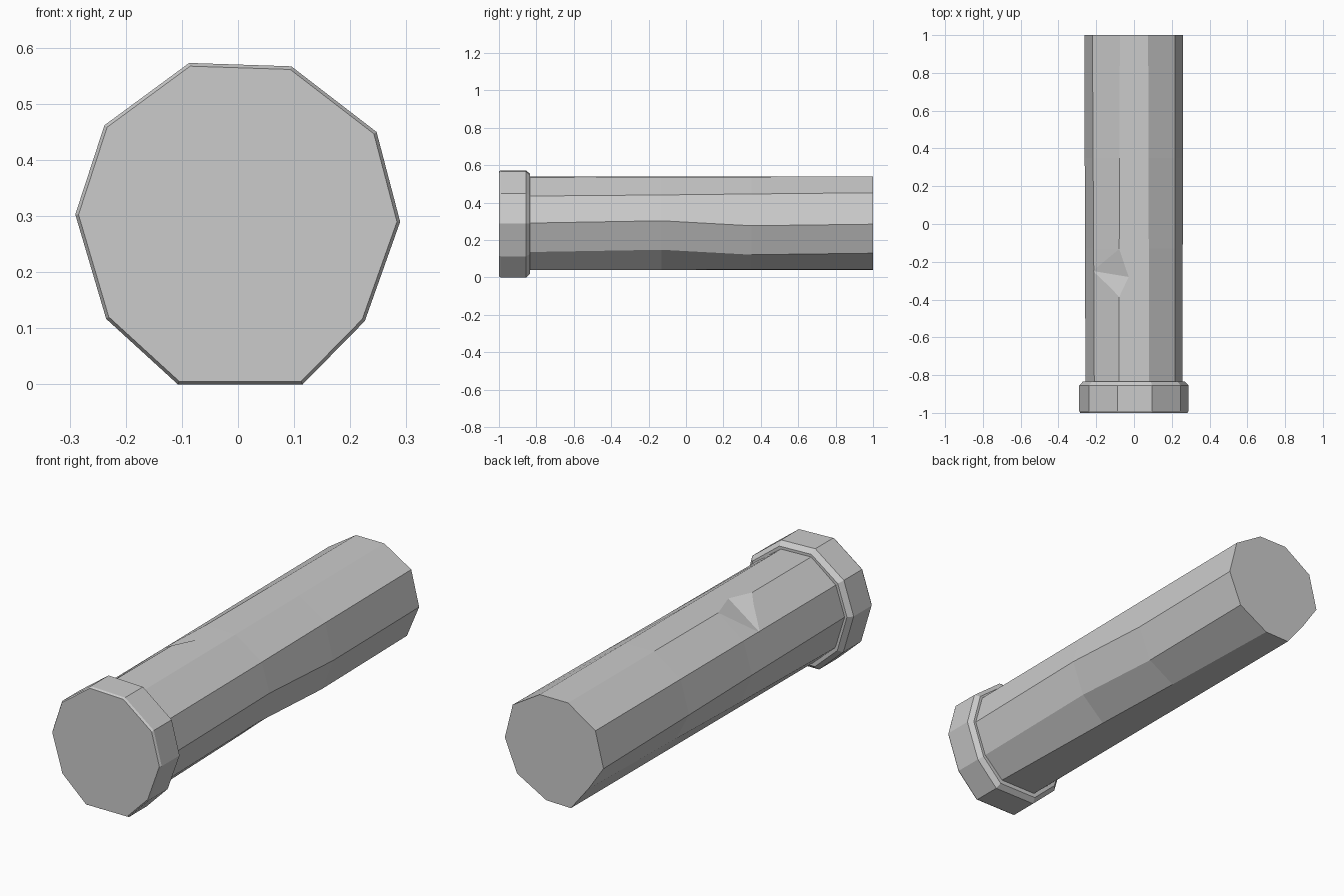
import bpy
import bmesh
from mathutils import Vector

cube = bpy.data.objects.get("Cube")
if cube:
    bpy.data.objects.remove(cube, do_unlink=True)

# Plain grey stone-like material
grey = bpy.data.materials.new("plain grey")
grey.use_nodes = True
grey.diffuse_color = (0.6, 0.6, 0.6, 1)
grey.node_tree.nodes["Principled BSDF"].inputs["Base Color"].default_value = (0.6, 0.6, 0.6, 1)


def loft(name, rings):
    """Skin a capped solid through rings of (x, y, z) points."""
    bm = bmesh.new()
    loops = [[bm.verts.new(p) for p in ring] for ring in rings]
    for a, b in zip(loops, loops[1:]):
        for i in range(len(a)):
            j = (i + 1) % len(a)
            bm.faces.new((a[i], a[j], b[j], b[i]))
    bm.faces.new(loops[0])
    bm.faces.new(loops[-1])
    bmesh.ops.recalc_face_normals(bm, faces=bm.faces)
    mesh = bpy.data.meshes.new(name)
    bm.to_mesh(mesh)
    bm.free()
    obj = bpy.data.objects.new(name, mesh)
    bpy.context.collection.objects.link(obj)
    mesh.materials.append(grey)
    return obj


def ring(points, y, scale=1.0, mid=0.287):
    return [(x * scale, y, mid + (z - mid) * scale) for x, z in points]


# Irregular ten-sided collar
collar = [(-0.087, 0.573), (0.095, 0.567), (0.247, 0.45), (0.289, 0.29),
          (0.226, 0.113), (0.115, 0), (-0.107, 0), (-0.235, 0.117),
          (-0.29, 0.303), (-0.238, 0.462)]
loft("end_collar", [ring(collar, y, s) for y, s in
                    ((-1, 0.98), (-0.99, 1), (-0.855, 1), (-0.833, 0.93))])

# Slightly twisted shaft
front = [(-0.08, 0.54), (0.08, 0.535), (0.217, 0.435), (0.257, 0.29),
         (0.2, 0.135), (0.1, 0.04), (-0.095, 0.04), (-0.207, 0.138),
         (-0.257, 0.3), (-0.21, 0.44)]
back = [(-0.075, 0.54), (0.075, 0.54), (0.218, 0.453), (0.26, 0.285),
        (0.195, 0.13), (0.04, 0.043), (-0.09, 0.04), (-0.185, 0.16),
        (-0.263, 0.275), (-0.22, 0.445)]


def blend(t, lift):
    pts = [[a + (b - a) * t for a, b in zip(p, q)] for p, q in zip(front, back)]
    for i in (3, 4):
        pts[i][1] += lift
    return pts


shaft = loft("shaft", [ring(front, -0.9), ring(blend(0.35, 0.015), -0.13),
                       ring(blend(0.65, -0.01), 0.35), ring(back, 1)])

# Small wedge-shaped chip in the upper edge
a, c = Vector((-0.21, -0.25, 0.442)), Vector((-0.03, -0.28, 0.538))
b, d = Vector((-0.079, -0.13, 0.54)), Vector((-0.08, -0.39, 0.54))
middle = (a + c) / 2
corners = [middle + (p - middle) * 1.6 for p in (a, b, c, d)]
bm = bmesh.new()
verts = [bm.verts.new(p) for p in corners]
bmesh.ops.convex_hull(bm, input=verts)
bmesh.ops.recalc_face_normals(bm, faces=bm.faces)
cut_mesh = bpy.data.meshes.new("chip_cutter")
bm.to_mesh(cut_mesh)
bm.free()
cut_mesh.materials.append(grey)
cutter = bpy.data.objects.new("chip_cutter", cut_mesh)
bpy.context.collection.objects.link(cutter)
cutter.hide_render = True
cutter.hide_viewport = True
cutter.display_type = 'WIRE'
mod = shaft.modifiers.new("chip", 'BOOLEAN')
mod.operation = 'DIFFERENCE'
mod.solver = 'EXACT'
mod.object = cutter
